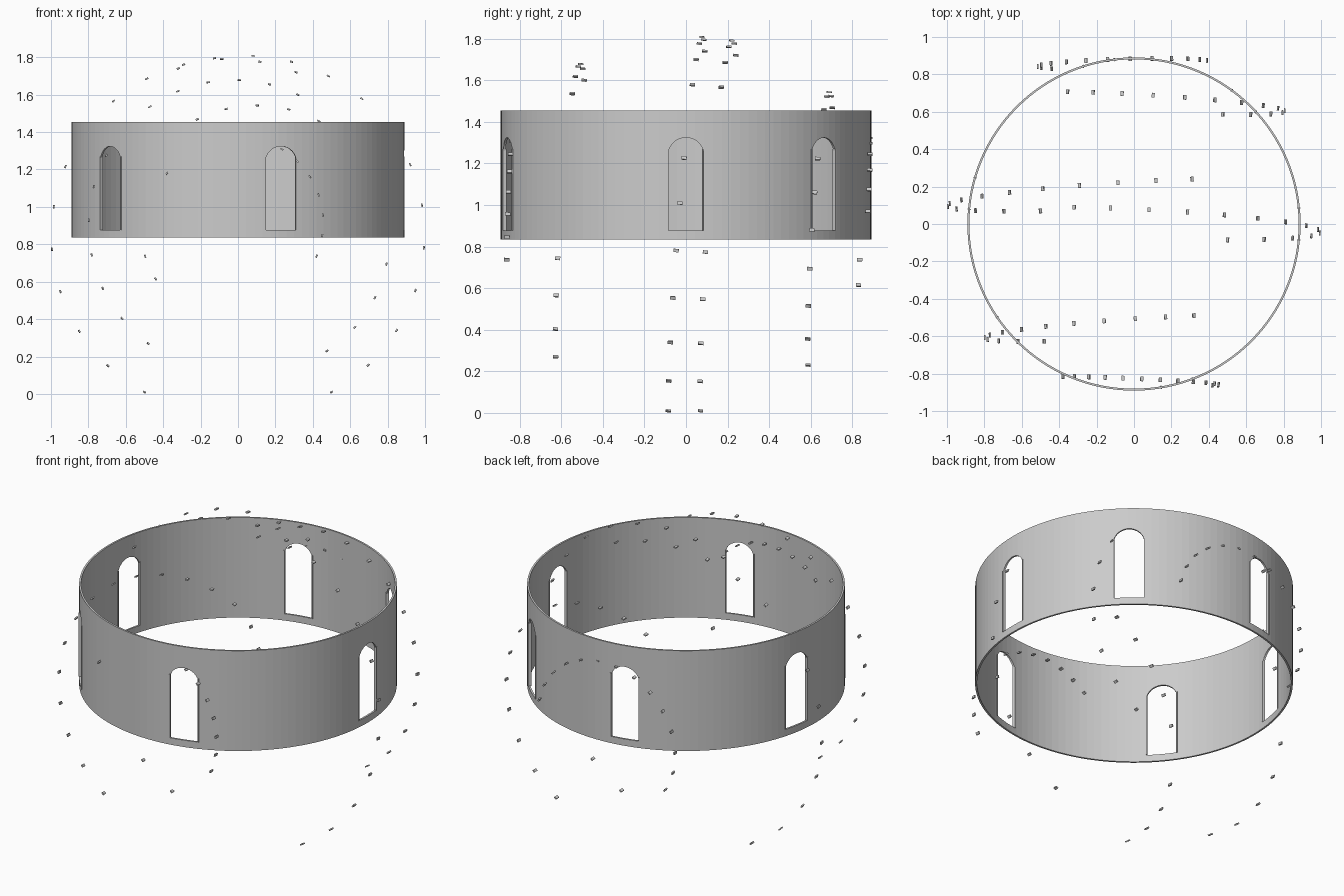
import bpy, bmesh
from math import sin, cos, pi, radians, atan2
from mathutils import Vector, Matrix

if "Cube" in bpy.data.objects:
    bpy.data.objects.remove(bpy.data.objects["Cube"])

R_OUT, R_IN, Z0, Z1 = 0.891, 0.880, 0.835, 1.455
WINDOWS = [0, 48.2, 102.3, 169.3, 219.8, 285.0]
HALF_W, SILL, SPRING = 0.087, 0.877, 1.237


def finish(bm, name):
    bmesh.ops.recalc_face_normals(bm, faces=bm.faces)
    mesh = bpy.data.meshes.new(name)
    bm.to_mesh(mesh)
    bm.free()
    obj = bpy.data.objects.new(name, mesh)
    bpy.context.collection.objects.link(obj)
    return obj


def add_box(bm, matrix, size):
    bmesh.ops.create_cube(bm, size=1, matrix=matrix @ Matrix.Diagonal((*size, 1)))


# thin round wall
bm = bmesh.new()
N = 128
rings = []
for i in range(N):
    a = 2 * pi * i / N
    rings.append([bm.verts.new((r * cos(a), r * sin(a), z))
                  for r, z in ((R_OUT, Z0), (R_OUT, Z1), (R_IN, Z1), (R_IN, Z0))])
for i in range(N):
    p, q = rings[i], rings[(i + 1) % N]
    for k in range(4):
        m = (k + 1) % 4
        bm.faces.new((p[k], q[k], q[m], p[m]))
wall = finish(bm, "round_wall")

# arched window cutters
bm = bmesh.new()
outline = [(-HALF_W, SILL), (HALF_W, SILL)]
outline += [(HALF_W * cos(pi * i / 16), SPRING + HALF_W * sin(pi * i / 16)) for i in range(17)]
for deg in WINDOWS:
    rot = Matrix.Rotation(radians(deg), 4, 'Z')
    face = bm.faces.new([bm.verts.new(rot @ Vector((0.8, y, z))) for y, z in outline])
    ext = bmesh.ops.extrude_face_region(bm, geom=[face])
    moved = [v for v in ext["geom"] if isinstance(v, bmesh.types.BMVert)]
    bmesh.ops.translate(bm, verts=moved, vec=rot @ Vector((0.2, 0, 0)))
cutter = finish(bm, "window_cutter")
cutter.hide_render = True
mod = wall.modifiers.new("windows", 'BOOLEAN')
mod.operation, mod.solver, mod.object = 'DIFFERENCE', 'EXACT', cutter
bpy.context.view_layer.objects.active = wall
wall.select_set(True)
bpy.ops.object.modifier_apply(modifier=mod.name)
bpy.data.objects.remove(cutter)

# slim upright jambs at both sides of every window
bm = bmesh.new()
for deg in WINDOWS:
    rot = Matrix.Rotation(radians(deg), 4, 'Z')
    for s in (-1, 1):
        add_box(bm, rot @ Matrix.Translation((0.881, s * (HALF_W - 0.001), (SILL + 1.27) / 2)),
                (0.018, 0.006, 1.27 - SILL))
finish(bm, "window_jambs")


# arcs of small floating tiles: each runs through start, middle and end points
def tile_arc(name, a, b, c, count=14):
    a, b, c = Vector(a), Vector(b), Vector(c)
    u, v = b - a, c - a
    n = u.cross(v)
    centre = a + (u.length_squared * v.cross(n) + v.length_squared * n.cross(u)) / (2 * n.length_squared)
    rad = (a - centre).length
    n.normalize()
    ex = (a - centre).normalized()
    ey = n.cross(ex)
    total = atan2((c - centre).dot(ey), (c - centre).dot(ex)) % (2 * pi)
    bm = bmesh.new()
    for k in range(count):
        t = k / (count - 1)
        ang = total * t * (1 + 0.1 * (1 - t))   # spacing tightens towards the end
        out = ex * cos(ang) + ey * sin(ang)
        tan = n.cross(out)
        m = Matrix((out, tan, n)).transposed().to_4x4()
        m.translation = centre + out * rad
        add_box(bm, m, (0.008, 0.016, 0.025))
    finish(bm, name)


tile_arc("tiles_centre_left", (-.50, .07, .01), (-.985, .11, 1.0), (.31, .24, 1.72))
tile_arc("tiles_centre_right", (.50, -.085, .01), (.985, -.03, 1.0), (-.32, .09, 1.74))
tile_arc("tiles_mid_back", (.475, .587, .23), (.765, .62, 1.075), (-.355, .707, 1.38))
tile_arc("tiles_mid_front", (-.48, -.627, .27), (-.78, -.597, 1.07), (.32, -.49, 1.60))
tile_arc("tiles_outer_front", (.42, -.862, .737), (.455, -.858, .94), (-.38, -.815, 1.18))
tile_arc("tiles_outer_back", (-.44, .83, .615), (-.515, .842, .86), (.39, .875, .97))
